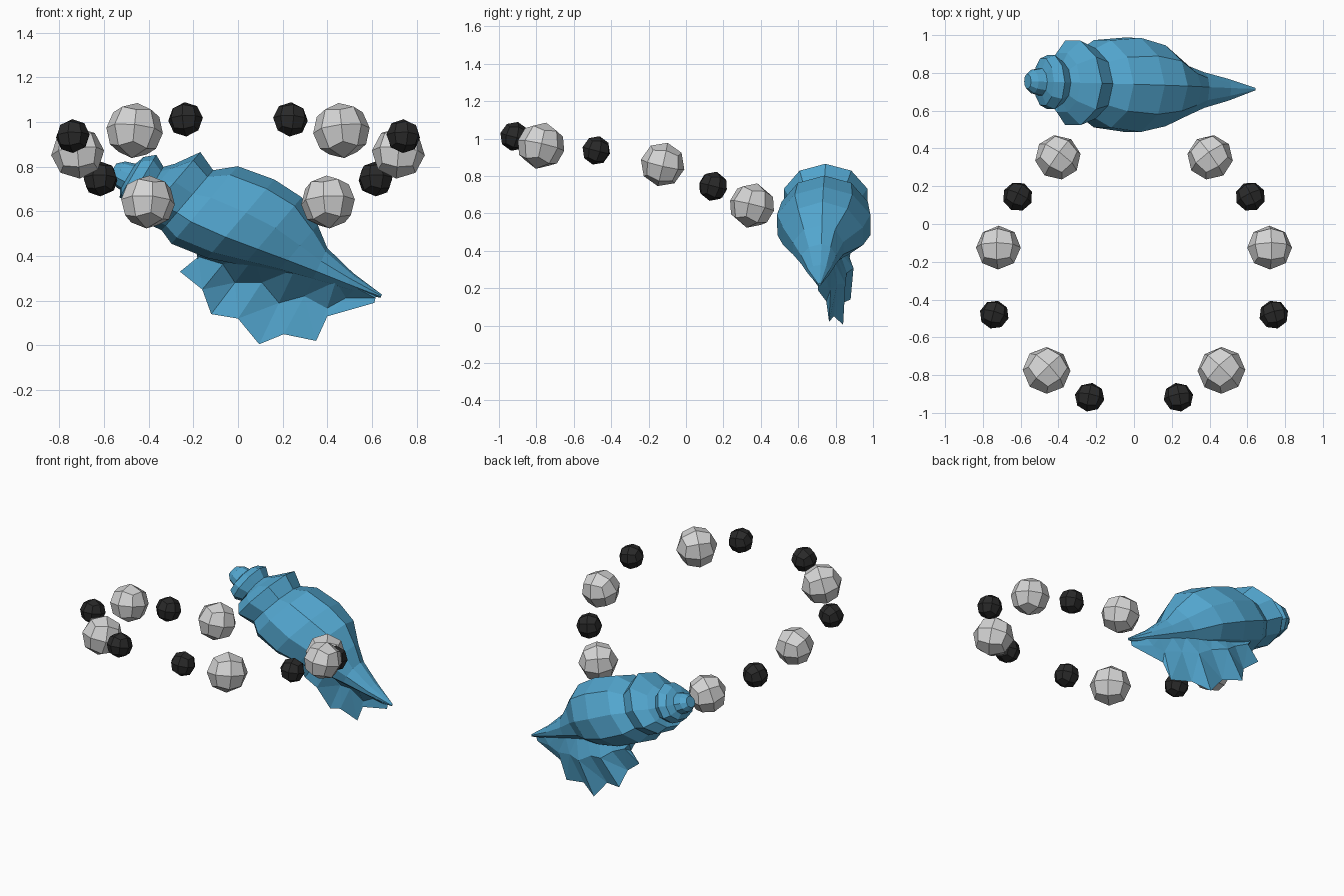
import bpy, bmesh
from math import sin, cos, pi, radians
from mathutils import Vector, Euler

cube = bpy.data.objects.get("Cube")
if cube:
    bpy.data.objects.remove(cube)


def material(name, colour):
    m = bpy.data.materials.new(name)
    m.use_nodes = True
    m.diffuse_color = (*colour, 1)
    bsdf = next(n for n in m.node_tree.nodes if n.type == 'BSDF_PRINCIPLED')
    bsdf.inputs["Base Color"].default_value = (*colour, 1)
    return m


BLUE = material("shell blue", (0.085, 0.38, 0.62))
PEARL = material("pearl grey", (0.66, 0.66, 0.66))
BLACK = material("bead black", (0.022, 0.022, 0.022))


def finish(bm, name, mat):
    bmesh.ops.recalc_face_normals(bm, faces=bm.faces)
    mesh = bpy.data.meshes.new(name)
    bm.to_mesh(mesh)
    bm.free()
    mesh.materials.append(mat)
    obj = bpy.data.objects.new(name, mesh)
    bpy.context.collection.objects.link(obj)
    return obj


# Beads: low-poly rounded cubes, mirrored left and right
def bead(name, mat, radius, place, turn):
    for side, sign in (("left", 1), ("right", -1)):
        bm = bmesh.new()
        bmesh.ops.create_cube(bm, size=2)
        bmesh.ops.subdivide_edges(bm, edges=bm.edges[:], cuts=1, use_grid_fill=True)
        for v in bm.verts:
            v.co = v.co.normalized() * radius
        obj = finish(bm, f"{name}_{side}", mat)
        x, y, z = place
        obj.location = (sign * x, y, z)
        obj.rotation_euler = Euler((radians(-13), radians(5 * sign), radians(sign * turn)))


bead("front_pearl", PEARL, 0.127, (0.463, -0.775, 0.962), 45)
bead("side_pearl", PEARL, 0.119, (0.718, -0.125, 0.862), 0)
bead("rear_pearl", PEARL, 0.122, (0.403, 0.353, 0.642), 35)
bead("front_black_bead", BLACK, 0.079, (0.235, -0.917, 1.012), 10)
bead("side_black_bead", BLACK, 0.078, (0.74, -0.48, 0.937), 15)
bead("rear_black_bead", BLACK, 0.08, (0.616, 0.145, 0.745), 25)

# Shell body: tilted rings along a slanting axis, stepped into whorls
APEX = Vector((-0.565, 0.755, 0.78))
ALONG = Vector((0.907, -0.03, -0.421))
UP = Vector((0.421, 0, 0.907))
SIDES = 10
# distance along the axis, radius, flattening of the top and of the underside
profile = [
    (0.0, 0.04, 1, 0.8), (0.03, 0.065, 1, 0.8), (0.075, 0.075, 1, 0.8),
    (0.09, 0.13, 0.9, 0.7), (0.135, 0.15, 1, 0.7), (0.19, 0.115, 1, 0.75),
    (0.2, 0.165, 0.9, 0.75), (0.255, 0.235, 1.04, 0.62), (0.355, 0.195, 1, 0.75),
    (0.43, 0.243, 1.06, 0.75), (0.6, 0.262, 1.04, 0.66), (0.75, 0.225, 1.12, 0.6),
    (0.89, 0.165, 1.03, 0.6), (1.02, 0.115, 0.82, 0.6), (1.17, 0.07, 0.6, 0.6),
    (1.33, 0.008, 1, 1),
]
bm = bmesh.new()
rings = []
for s, r, top, under in profile:
    ring = []
    for i in range(SIDES):
        a = 2 * pi * (i + 0.5) / SIDES
        up = r * sin(a) * (under if sin(a) < 0 else top)
        lean = 0.1 if s < 0.2 else 0.28 if s < 1 else 0
        across = r * cos(a) * (0.72 if s > 0.8 and cos(a) > 0 else 1)
        ring.append(bm.verts.new(APEX + ALONG * (s + lean * up) + UP * up
                                 + Vector((0, across, 0))))
    rings.append(ring)
for a, b in zip(rings, rings[1:]):
    for i in range(SIDES):
        j = (i + 1) % SIDES
        bm.faces.new((a[i], a[j], b[j], b[i]))
bm.faces.new(rings[0])
bm.faces.new(rings[-1])
finish(bm, "shell_body", BLUE)

# Flared lip: hollowed fan with a pointed rim, hanging from the body's front ridge
rim = [
    (-0.18, 0.84, 0.385), (-0.26, 0.865, 0.33), (-0.16, 0.845, 0.25),
    (-0.12, 0.88, 0.14), (0.0, 0.835, 0.12), (0.095, 0.84, 0.005),
    (0.205, 0.79, 0.05), (0.35, 0.765, 0.02), (0.4, 0.75, 0.13),
    (0.61, 0.705, 0.19),
]
bm = bmesh.new()
strips = []
last = len(rim) - 1
for i, place in enumerate(rim):
    t = i / last
    edge = Vector(place)
    root = Vector((-0.2 + 0.82 * t, 0.75 - 0.04 * t, 0.48 - 0.25 * t))
    spread = (1 - t) ** 0.6
    front = root - Vector((0, 0.005 + 0.145 * spread, 0))
    back = root + Vector((0, 0.005 + 0.1 * spread, 0))
    hollow = root.lerp(edge, 0.45 if i % 2 else 0.35)
    hollow.y = edge.y - (0.025 if i % 2 else 0.05) * spread
    outer = root.lerp(edge, 0.35)
    outer.y = edge.y + (0.02 if i % 2 else 0.035) * spread
    strips.append([bm.verts.new(p) for p in (front, hollow, edge, outer, back)])
for a, b in zip(strips, strips[1:]):
    for k in range(len(a)):
        n = (k + 1) % len(a)
        bm.faces.new((a[k], a[n], b[n], b[k]))
bm.faces.new(strips[0])
bm.faces.new(strips[-1])
bmesh.ops.triangulate(bm, faces=bm.faces[:])
finish(bm, "shell_lip", BLUE)
